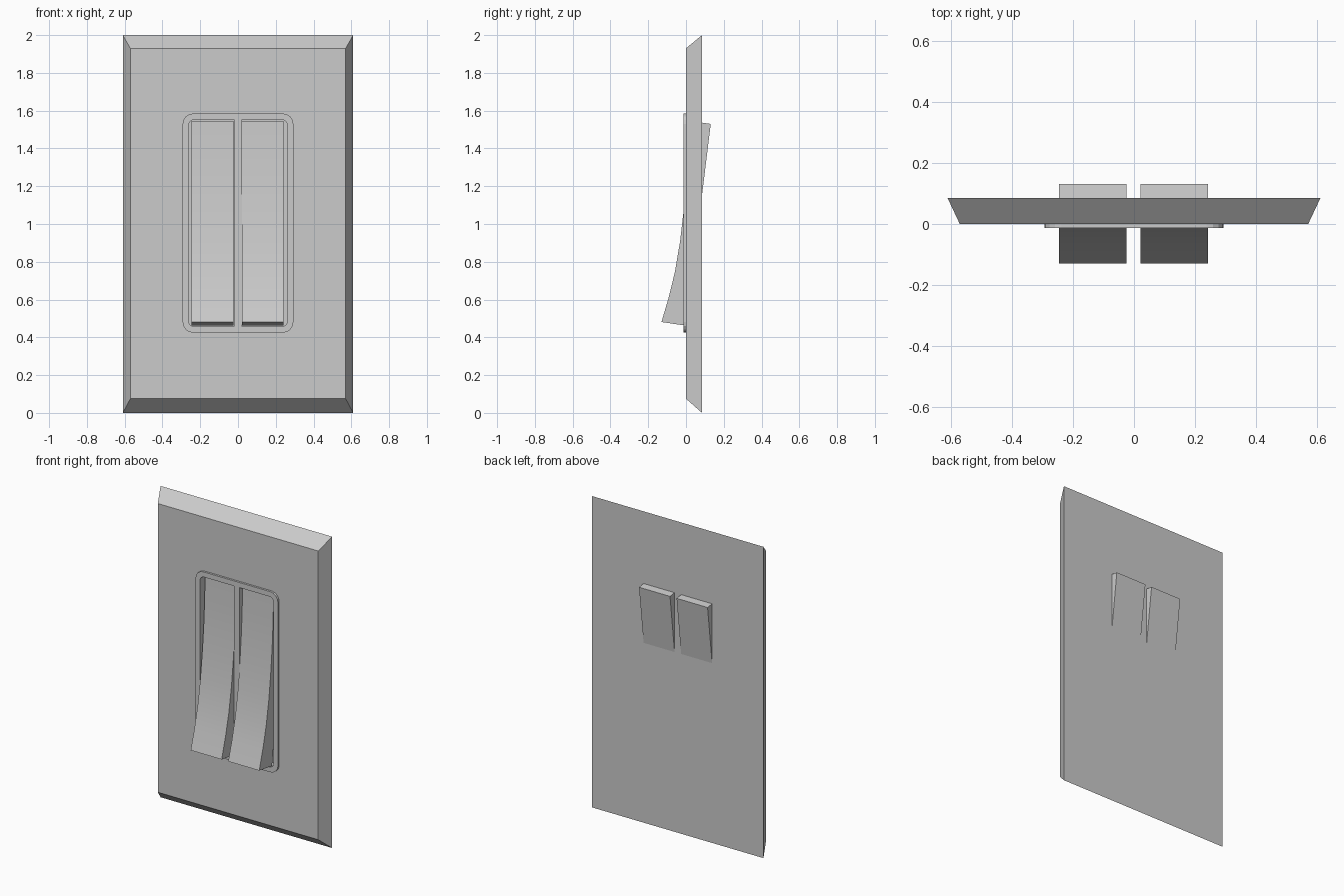
import bpy, bmesh, math

if "Cube" in bpy.data.objects:
    bpy.data.objects.remove(bpy.data.objects["Cube"])


def make_object(name, bm):
    bmesh.ops.recalc_face_normals(bm, faces=bm.faces)
    mesh = bpy.data.meshes.new(name)
    bm.to_mesh(mesh)
    bm.free()
    obj = bpy.data.objects.new(name, mesh)
    bpy.context.collection.objects.link(obj)
    return obj


def loft(name, start, end):
    """Solid between two matching closed outlines."""
    bm = bmesh.new()
    a = [bm.verts.new(p) for p in start]
    b = [bm.verts.new(p) for p in end]
    bm.faces.new(a)
    bm.faces.new(b)
    for i in range(len(a)):
        j = (i + 1) % len(a)
        bm.faces.new((a[i], a[j], b[j], b[i]))
    return make_object(name, bm)


def rounded_rect(hw, z0, z1, r, y, steps=4):
    pts = []
    corners = ((hw - r, z1 - r), (r - hw, z1 - r), (r - hw, z0 + r), (hw - r, z0 + r))
    for k, (cx, cz) in enumerate(corners):
        for s in range(steps + 1):
            t = math.pi / 2 * (k + s / steps)
            pts.append((cx + r * math.cos(t), y, cz + r * math.sin(t)))
    return pts


def rect(hw, z0, z1, y):
    return [(-hw, y, z0), (hw, y, z0), (hw, y, z1), (-hw, y, z1)]


# Wall plate with bevelled edges
plate = loft("wall_plate", rect(0.57, 0.075, 1.93, 0), rect(0.61, 0, 2, 0.085))

# Raised rounded rim around the switches
rim = loft("switch_rim", rounded_rect(0.293, 0.425, 1.585, 0.055, -0.013),
           rounded_rect(0.293, 0.425, 1.585, 0.055, 0.005))

# Recess cut through the rim and into the plate
cutter = loft("recess_cutter", rounded_rect(0.262, 0.457, 1.552, 0.03, -0.1),
              rounded_rect(0.262, 0.457, 1.552, 0.03, 0.045))
cutter.hide_render = True
for obj in (plate, rim):
    mod = obj.modifiers.new("recess", "BOOLEAN")
    mod.operation = "DIFFERENCE"
    mod.solver = "EXACT"
    mod.object = cutter
    bpy.context.view_layer.objects.active = obj
    bpy.ops.object.modifier_apply(modifier=mod.name)
bpy.data.objects.remove(cutter)

# Divider bar between the two rockers
loft("divider_bar", rect(0.02, 0.45, 1.56, -0.013), rect(0.02, 0.45, 1.56, 0.05))

# Tilted rockers with a concave front
profile = [(-0.13, 0.481), (-0.092, 0.61), (-0.059, 0.745), (-0.031, 0.91),
           (-0.011, 1.085), (0.003, 1.25), (0.011, 1.4), (0.015, 1.546),
           (0.131, 1.53), (0.0, 0.462)]
for side, x0, x1 in (("left", -0.245, -0.025), ("right", 0.022, 0.242)):
    rocker = loft(side + "_rocker", [(x0, y, z) for y, z in profile],
                  [(x1, y, z) for y, z in profile])
    bpy.ops.object.select_all(action="DESELECT")
    rocker.select_set(True)
    bpy.context.view_layer.objects.active = rocker
    bpy.ops.object.shade_smooth_by_angle(angle=math.radians(20))
